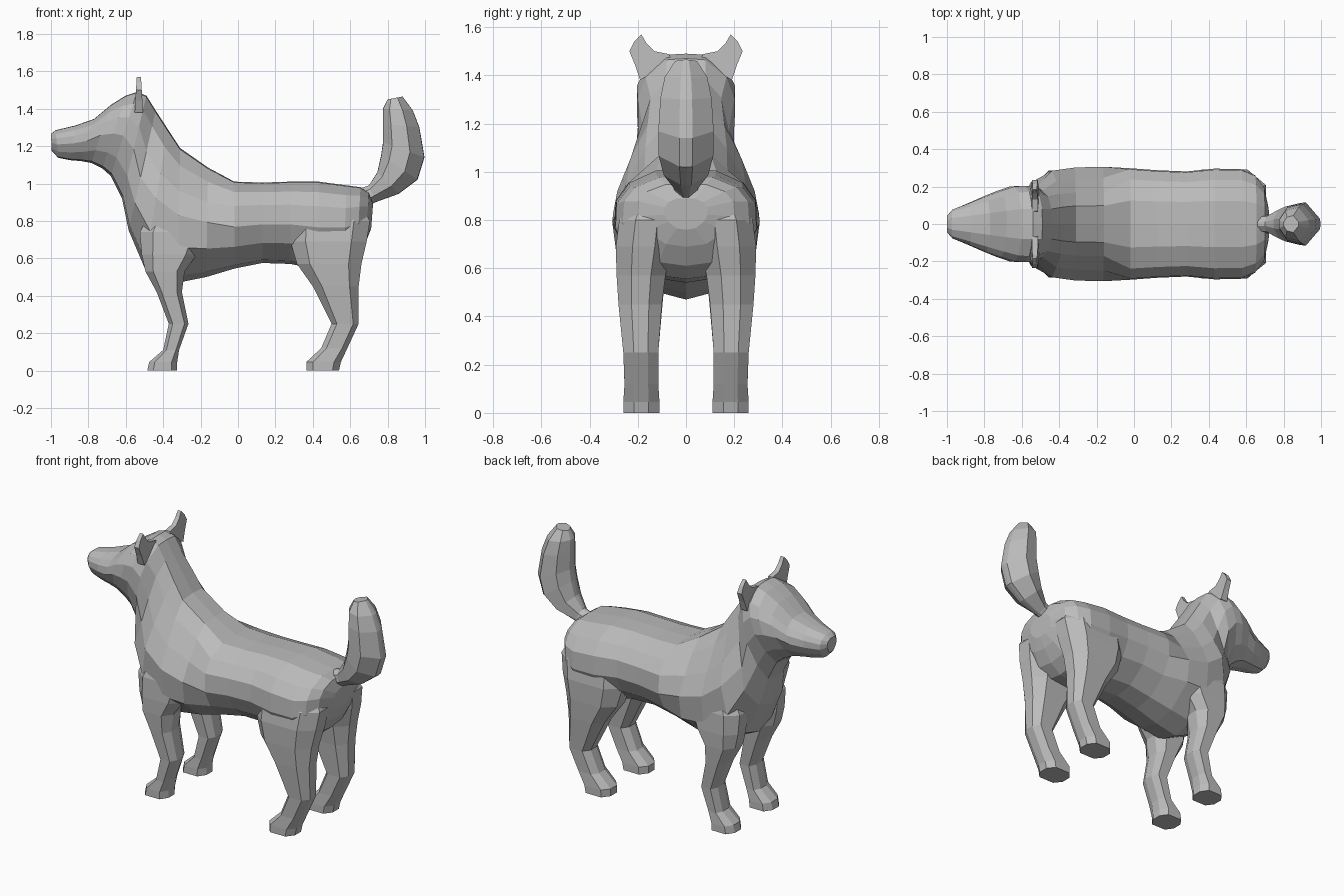
import bpy, bmesh, math

fur = bpy.data.materials.new("grey fur")
fur.diffuse_color = (0.5, 0.5, 0.5, 1)


def loft(name, rings, mirror=False):
    """Skin a list of equal-length point rings, optionally mirrored across y."""
    bm = bmesh.new()
    for sy in ((1, -1) if mirror else (1,)):
        rows = [[bm.verts.new((x, y * sy, z)) for x, y, z in r] for r in rings]
        n = len(rows[0])
        for a, b in zip(rows, rows[1:]):
            for i in range(n):
                j = (i + 1) % n
                bm.faces.new((a[i], a[j], b[j], b[i]))
        bm.faces.new(rows[0])
        bm.faces.new(rows[-1])
    bmesh.ops.recalc_face_normals(bm, faces=bm.faces)
    me = bpy.data.meshes.new(name)
    bm.to_mesh(me)
    bm.free()
    me.materials.append(fur)
    ob = bpy.data.objects.new(name, me)
    bpy.context.collection.objects.link(ob)
    return ob


def section(x0, z0, x1, z1, w, profile):
    """Symmetric ring from a top point to a bottom point with half width w."""
    half = [(x0 + (x1 - x0) * t, w * f, z0 + (z1 - z0) * t) for t, f in profile]
    return half + [(x, -y, z) for x, y, z in reversed(half) if y > 1e-6]


# Cross-section shapes: (fraction from top to bottom, fraction of half width)
TORSO = [(0, 0), (.01, .42), (.12, .8), (.28, .98), (.52, 1), (.75, .82), (.96, .42), (1, 0)]
CHEST = [(0, 0), (.01, .32), (.13, .56), (.32, .81), (.5, 1), (.74, .94), (.95, .45), (1, 0)]
NECK = [(0, 0), (.01, .36), (.13, .66), (.34, .8), (.56, .9), (.77, 1), (.96, .5), (1, 0)]
HEAD = [(0, 0), (.01, .4), (.14, .84), (.3, 1), (.52, 1), (.78, .74), (.97, .4), (1, 0)]
TAIL = [(0, 0), (.01, .24), (.22, .82), (.65, 1), (.99, .24), (1, 0)]

# Torso, neck, head and muzzle as one skin
back = [(.722, .89, .712, .76, .09), (.70, .95, .685, .69, .2), (.655, .98, .635, .61, .262),
        (.58, .99, .565, .555, .293), (.43, 1.01, .43, .54, .296), (.28, 1.01, .28, .57, .281),
        (.13, 1.005, .13, .575, .287), (-.02, 1.01, -.02, .545, .298)]
chest = [(-.16, 1.085, -.17, .5, .306), (-.31, 1.19, -.32, .47, .302), (-.375, 1.29, -.5, .55, .285)]
nape = [(-.44, 1.39, -.585, .75, .222)]
face = [(-.49, 1.47, -.62, .92, .2), (-.54, 1.49, -.68, 1.04, .204), (-.6, 1.47, -.725, 1.08, .2),
        (-.68, 1.42, -.785, 1.11, .176), (-.77, 1.345, -.84, 1.12, .147),
        (-.87, 1.31, -.9, 1.125, .112), (-.975, 1.285, -.962, 1.138, .077),
        (-1, 1.265, -.996, 1.175, .045)]
body = loft("body", [section(*s, shape) for group, shape in
                     ((back, TORSO), (chest, CHEST), (nape, NECK), (face, HEAD)) for s in group])

# Tail
tail = [(.64, .97, .68, .87, .045), (.70, .99, .735, .9, .05), (.745, 1.06, .86, .945, .092),
        (.765, 1.15, .96, 1.02, .113), (.775, 1.22, .997, 1.14, .115), (.775, 1.32, .97, 1.3, .106),
        (.775, 1.4, .935, 1.39, .088), (.80, 1.45, .88, 1.465, .045)]
loft("tail", [section(*s, TAIL) for s in tail])


def legs(name, rows):
    """Pair of eight-sided legs; each row is z, front x, rear x, inner y, outer y."""
    rings = []
    for z, x0, x1, y0, y1 in rows:
        cx, cy, hx, hy = (x0 + x1) / 2, (y0 + y1) / 2, (x1 - x0) / 2, (y1 - y0) / 2
        rings.append([(cx + hx * a, cy + hy * b, z) for a, b in
                      ((1, .4), (.6, 1), (-.6, 1), (-1, .4), (-1, -.4), (-.6, -1), (.6, -1), (1, -.4))])
    return loft(name, rings, mirror=True)


# Leg tops taper away inside the torso so shoulder and hip blend in
front = legs("front_legs", [(.9, -.44, -.2, .13, .24), (.74, -.525, -.17, .09, .283), (.62, -.515, -.22, .09, .287),
                            (.53, -.495, -.285, .09, .284), (.42, -.435, -.3, .1, .275),
                            (.25, -.37, -.265, .115, .26), (.11, -.4, -.315, .115, .255),
                            (.045, -.475, -.325, .11, .26), (0, -.485, -.325, .11, .26)])
hind = legs("hind_legs", [(.92, .36, .64, .08, .21), (.8, .28, .705, .05, .277), (.69, .28, .688, .06, .291),
                          (.57, .315, .66, .085, .288), (.45, .4, .645, .1, .28), (.25, .5, .645, .115, .26),
                          (.12, .445, .585, .115, .255), (.045, .365, .55, .11, .26), (0, .365, .54, .11, .26)])

# Fuse the legs into the body
for part in (front, hind):
    mod = body.modifiers.new(part.name, 'BOOLEAN')
    mod.operation, mod.solver, mod.object = 'UNION', 'EXACT', part
fused = bpy.data.meshes.new_from_object(body.evaluated_get(bpy.context.evaluated_depsgraph_get()))
body.modifiers.clear()
body.data = fused
for part in (front, hind):
    bpy.data.objects.remove(part)

# Ears: thin upright plates, slightly thinner at the tip
outline = [(.06, 1.46), (.07, 1.488), (.13, 1.5), (.165, 1.535), (.185, 1.57), (.215, 1.54), (.235, 1.5),
           (.21, 1.44), (.19, 1.38)]
loft("ears", [[(-.53 + s * (.022 - (z - 1.39) * .06), y, z) for y, z in outline] for s in (-1, 1)],
     mirror=True)
